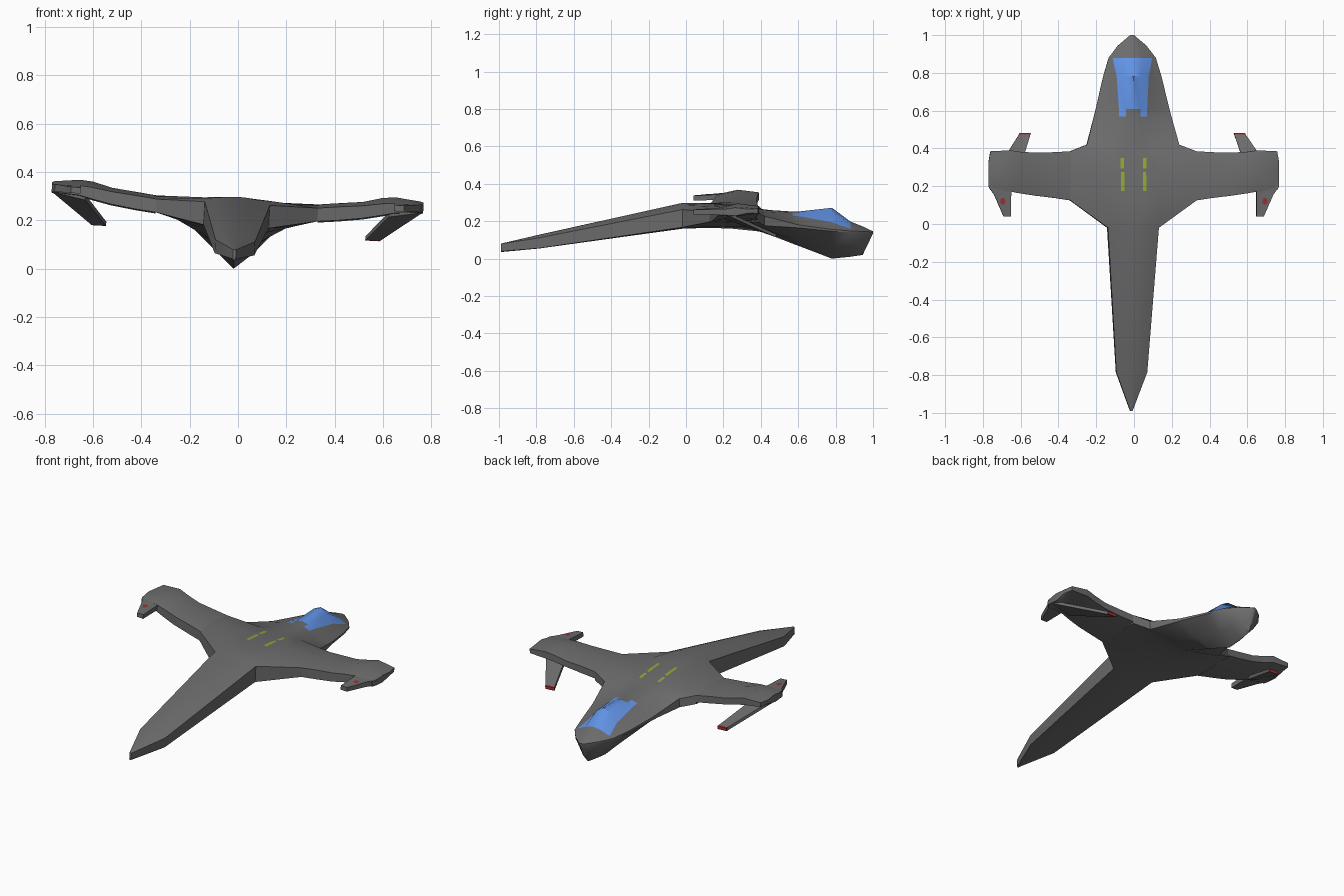
import bpy, bmesh, math
from mathutils import Matrix, Vector
from mathutils.bvhtree import BVHTree

if "Cube" in bpy.data.objects:
    bpy.data.objects.remove(bpy.data.objects["Cube"])

# The whole craft is banked slightly to its right
BANK = Matrix.Translation((-0.018, 0, 0)) @ Matrix.Rotation(0.056, 4, 'Y')


def material(name, rgb):
    m = bpy.data.materials.new(name)
    m.diffuse_color = (*rgb, 1)
    m.use_nodes = True
    m.node_tree.nodes["Principled BSDF"].inputs["Base Color"].default_value = m.diffuse_color
    return m


GREY = material("hull grey", (0.15, 0.15, 0.15))
BLUE = material("canopy blue", (0.12, 0.29, 0.78))
LIME = material("stripe lime", (0.28, 0.40, 0.03))
RED = material("marker red", (0.33, 0.03, 0.03))


def finish(name, bm, mats, angle=35, recalc=True):
    if recalc:
        bmesh.ops.recalc_face_normals(bm, faces=bm.faces)
    bm.transform(BANK)
    me = bpy.data.meshes.new(name)
    bm.to_mesh(me)
    bm.free()
    ob = bpy.data.objects.new(name, me)
    bpy.context.collection.objects.link(ob)
    for m in mats:
        me.materials.append(m)
    bpy.ops.object.select_all(action='DESELECT')
    ob.select_set(True)
    bpy.context.view_layer.objects.active = ob
    bpy.ops.object.shade_smooth_by_angle(angle=math.radians(angle))
    return ob


def loft(bm, rings, caps=True):
    """Skin closed rings of equal length; returns rows of faces."""
    vs = [[bm.verts.new(p) for p in r] for r in rings]
    n = len(rings[0])
    rows = [[bm.faces.new((a[i], a[(i + 1) % n], b[(i + 1) % n], b[i]))
             for i in range(n)] for a, b in zip(vs, vs[1:])]
    if caps:
        bm.faces.new(vs[0])
        bm.faces.new(vs[-1])
    return rows


# --- Hull: nose, centre body and tail -----------------------------------
# y, ridge z, shoulder x z, edge x, edge top, edge bottom, belly x z, keel z
SECTIONS = [
    (1.0, .146, .005, .145, .010, .143, .138, .005, .136, .135),
    (.945, .172, .045, .162, .075, .150, .140, .030, .050, .020),
    (.88, .198, .105, .165, .125, .155, .145, .060, .070, .010),
    (.78, .272, .085, .200, .155, .165, .155, .075, .065, .000),
    (.61, .253, .075, .230, .195, .190, .175, .090, .105, .065),
    (.57, .252, .075, .235, .205, .200, .178, .100, .115, .080),
    (.42, .262, .100, .256, .245, .240, .190, .120, .155, .138),
    (.385, .267, .120, .266, .335, .265, .215, .180, .180, .146),
    (.25, .285, .150, .283, .335, .285, .215, .180, .180, .160),
    (.125, .295, .140, .288, .335, .270, .215, .180, .182, .165),
    (-.02, .298, .080, .290, .135, .270, .175, .080, .165, .160),
    (-.785, .128, .050, .124, .082, .116, .060, .050, .057, .055),
    (-.99, .080, .003, .080, .006, .079, .040, .003, .036, .035),
]


def hull_ring(y, zc, xm, zm, xe, zt, zb, xb, zbm, zk):
    half = [(xm * .5, zc - (zc - zm) * .3), (xm, zm), (xe, zt), (xe, zb), (xb, zbm)]
    pts = [(0, zc)] + half + [(0, zk)] + [(-x, z) for x, z in reversed(half)]
    return [(x, y, z) for x, z in pts]


bm = bmesh.new()
rows = loft(bm, [hull_ring(*s) for s in SECTIONS])
# Canopy glass: the domed columns between nose and shoulders, notched behind
for r, cols in ((2, (0, 1, 10, 11)), (3, (0, 1, 10, 11)), (4, (1, 10))):
    for c in cols:
        rows[r][c].material_index = 1
hull = finish("hull", bm, [GREY, BLUE])

# --- Wings --------------------------------------------------------------
# x, leading y, trailing y, leading top, middle top, trailing top, bottom
WING = [
    (.335, .385, .125, .265, .285, .270, .215),
    (.42, .380, .138, .275, .295, .280, .224),
    (.52, .378, .150, .285, .306, .290, .238),
    (.60, .382, .162, .305, .327, .303, .255),
    (.655, .390, .172, .318, .332, .308, .268),
    (.76, .385, .180, .310, .320, .305, .275),
    (.77, .330, .200, .308, .316, .305, .277),
]


def wing_ring(s, x, le, te, zl, zm, zt, zb):
    my = te + (le - te) * .48
    return [(s * x, y, z) for y, z in
            ((le, zb + .01), (le, zl), (my, zm), (te, zt), (te, zb), (my, zb - .005))]


surfaces = [hull]
for s, side in ((1, "right"), (-1, "left")):
    bm = bmesh.new()
    loft(bm, [wing_ring(s, *w) for w in WING])
    finish(side + "_wing", bm, [GREY])

    # Backward spike on the wing tip
    outline = [(.65, .26), (.768, .26), (.765, .19), (.74, .155), (.69, .04), (.65, .04)]
    bm = bmesh.new()
    loft(bm, [[(s * x, y, base + (y - .04) * slope) for x, y in outline]
              for base, slope in ((.275, .015), (.300, .055))])
    surfaces.append(finish(side + "_tip_spike", bm, [GREY]))

    # Forward prong drooping inward below the tip, with a red end
    root = [(.63, .20, .250), (.768, .22, .275), (.768, .22, .292), (.63, .20, .272)]
    end = [(.54, .475, .150), (.60, .475, .150), (.60, .475, .168), (.54, .475, .168)]
    tip = [(x - .003, y + .008, z - .003) for x, y, z in end]
    bm = bmesh.new()
    rows = loft(bm, [[(s * x, y, z) for x, y, z in r] for r in (root, end, tip)])
    for f in bm.faces:
        if f.calc_center_median().y > .476:
            f.material_index = 1
    finish(side + "_prong", bm, [GREY, RED])

# --- Painted markings laid onto the surfaces ----------------------------
trees = []
for ob in surfaces:
    b = bmesh.new()
    b.from_mesh(ob.data)
    b.transform(BANK.inverted())
    trees.append(BVHTree.FromBMesh(b))
    b.free()


def on_top(x, y):
    hits = [t.ray_cast(Vector((x, y, 1)), Vector((0, 0, -1)))[0] for t in trees]
    return Vector((x, y, max(h.z for h in hits if h) + .002))


def stripe(name, x, y0, y1, w=.018):
    bm = bmesh.new()
    n = 6
    vs = [[bm.verts.new(on_top(x + k * w / 2, y0 + (y1 - y0) * i / n))
           for k in (-1, 1)] for i in range(n + 1)]
    for a, b in zip(vs, vs[1:]):
        bm.faces.new((a[0], a[1], b[1], b[0]))
    finish(name, bm, [LIME], recalc=False)


for s, side in ((1, "right"), (-1, "left")):
    stripe(side + "_rear_stripe", s * .058, .175, .275)
    stripe(side + "_front_stripe", s * .060, .295, .35)
    bm = bmesh.new()
    bm.faces.new([bm.verts.new(on_top(s * (.695 + .014 * math.cos(a)), .12 + .018 * math.sin(a)))
                  for a in [s * i * math.tau / 8 for i in range(8)]])
    finish(side + "_spike_dot", bm, [RED], recalc=False)
